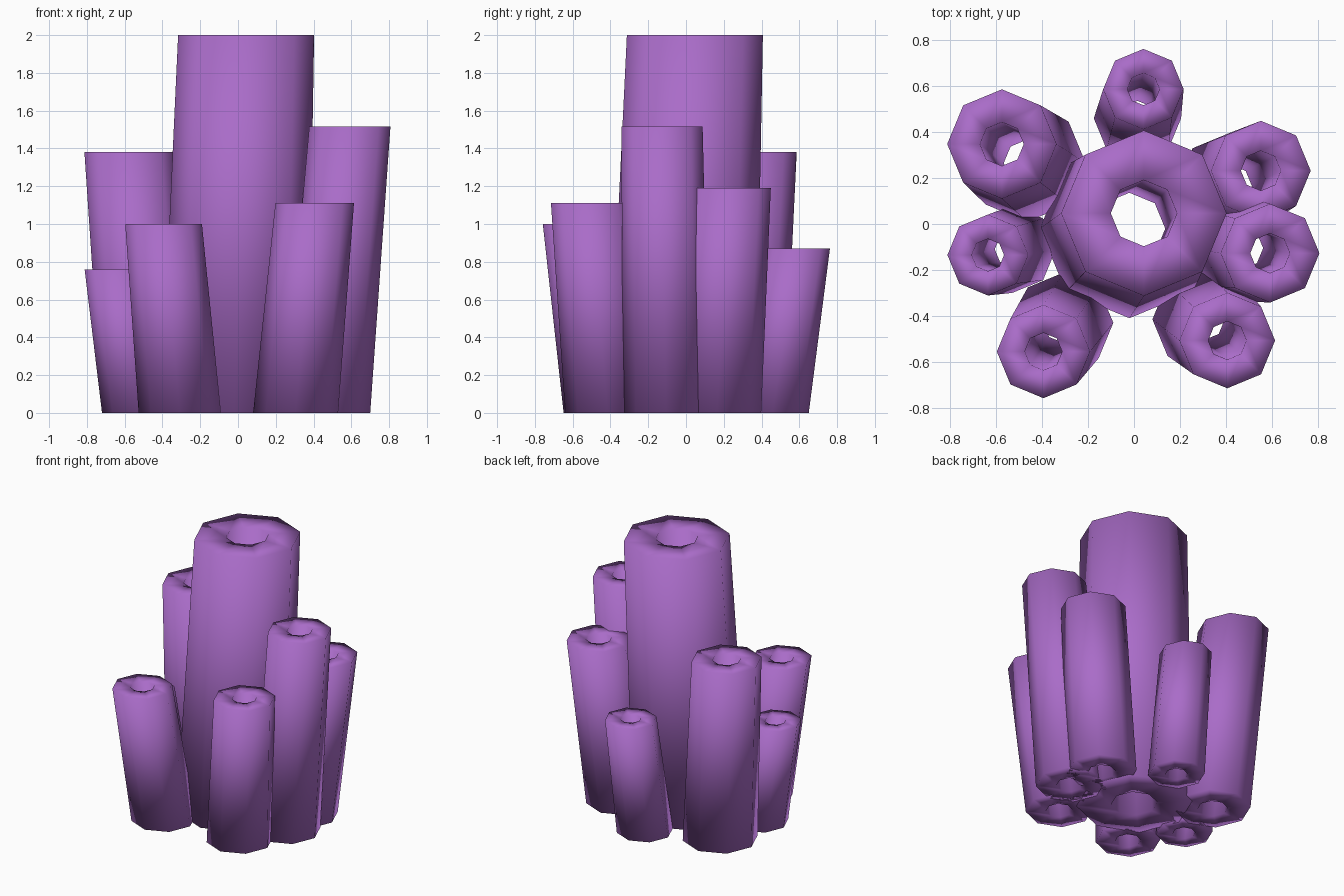
import bpy, math

if "Cube" in bpy.data.objects:
    bpy.data.objects.remove(bpy.data.objects["Cube"])

SIDES = 8
HOLE = 0.4  # bore radius relative to the outer radius

mat = bpy.data.materials.new("purple")
mat.diffuse_color = (0.40, 0.15, 0.58, 1)
mat.use_nodes = True
mat.node_tree.nodes["Principled BSDF"].inputs["Base Color"].default_value = mat.diffuse_color


def tube(name, base, base_r, top, top_r, height):
    """Leaning, slightly tapered eight-sided tube, cut level at both ends."""
    def ring(c, r, z):
        return [(c[0] + r * math.cos(a), c[1] + r * math.sin(a), z)
                for a in (2 * math.pi * i / SIDES for i in range(SIDES))]

    # Rings run around the wall section: outer base, outer top, inner top, inner base
    rings = [ring(base, base_r, 0), ring(top, top_r, height),
             ring(top, top_r * HOLE, height), ring(base, base_r * HOLE, 0)]
    verts = [v for r in rings for v in r]
    faces = []
    for k in range(4):
        a, b = k * SIDES, (k + 1) % 4 * SIDES
        for i in range(SIDES):
            j = (i + 1) % SIDES
            faces.append((a + i, a + j, b + j, b + i))
    mesh = bpy.data.meshes.new(name)
    mesh.from_pydata(verts, [], faces)
    mesh.shade_smooth()
    mesh.materials.append(mat)
    obj = bpy.data.objects.new(name, mesh)
    bpy.context.collection.objects.link(obj)


# Tall middle tube
tube("centre_tube", (-0.02, -0.02), 0.39, (0.043, 0.047), 0.36, 2.0)
# Ring of shorter tubes leaning outwards
tube("back_left_tube", (-0.465, 0.265), 0.255, (-0.575, 0.348), 0.238, 1.38)
tube("back_tube", (0.015, 0.46), 0.19, (0.041, 0.587), 0.175, 0.87)
tube("back_right_tube", (0.42, 0.165), 0.233, (0.552, 0.232), 0.217, 1.19)
tube("right_tube", (0.47, -0.105), 0.23, (0.592, -0.127), 0.215, 1.515)
tube("front_right_tube", (0.305, -0.415), 0.225, (0.406, -0.507), 0.208, 1.11)
tube("front_left_tube", (-0.308, -0.43), 0.218, (-0.394, -0.555), 0.203, 1.0)
tube("left_tube", (-0.53, -0.11), 0.19, (-0.636, -0.135), 0.176, 0.76)
